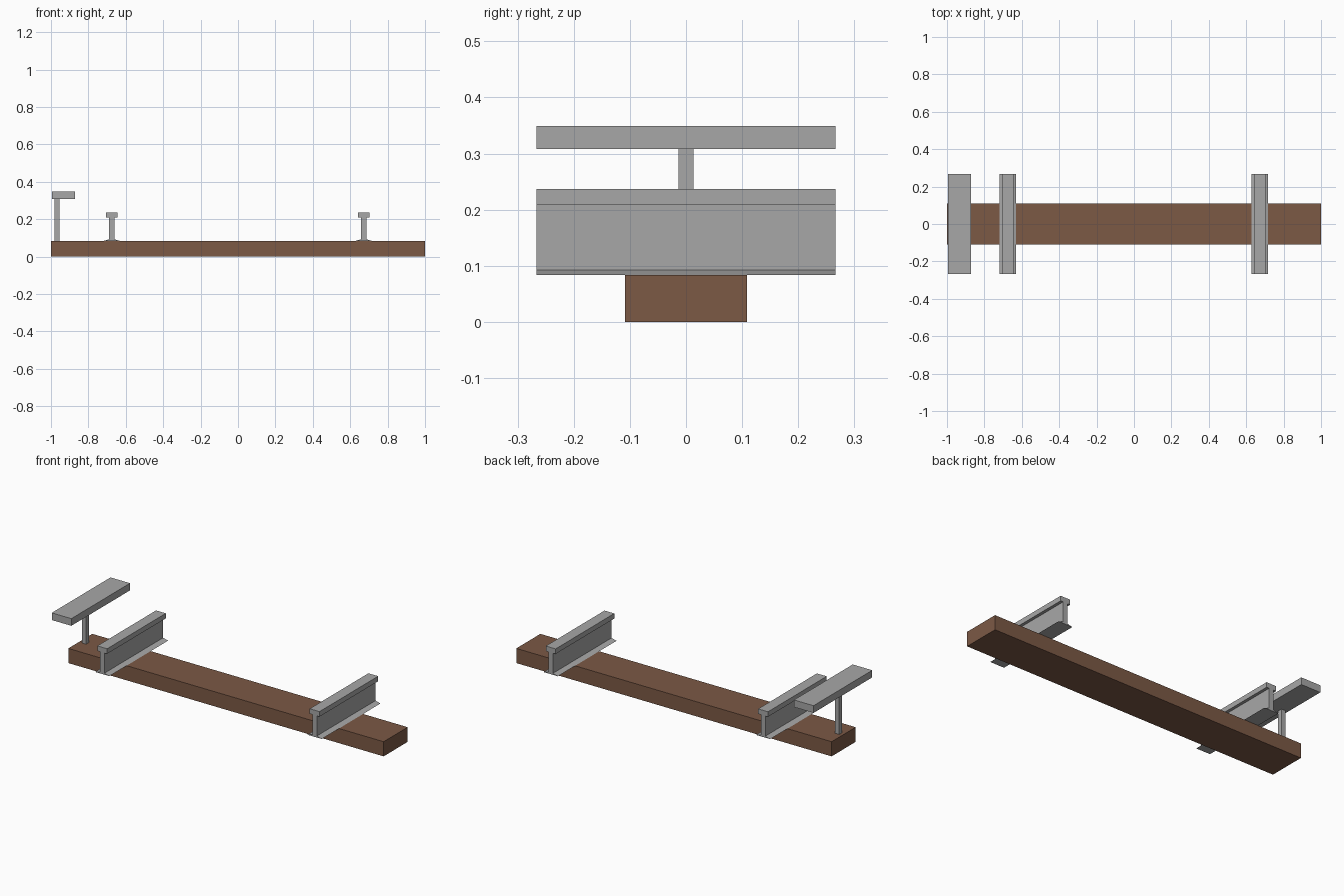
import bpy

if "Cube" in bpy.data.objects:
    bpy.data.objects.remove(bpy.data.objects["Cube"])


def material(name, rgb):
    m = bpy.data.materials.new(name)
    m.diffuse_color = (*rgb, 1.0)
    m.use_nodes = True
    m.node_tree.nodes["Principled BSDF"].inputs["Base Color"].default_value = m.diffuse_color
    return m


WOOD = material("brown wood", (0.20, 0.10, 0.06))
STEEL = material("grey steel", (0.39, 0.39, 0.39))


def prism(name, profile, half_y, mat):
    """Extrude an x-z outline (counter-clockwise from the front) along y."""
    n = len(profile)
    verts = [(x, y, z) for y in (-half_y, half_y) for x, z in profile]
    faces = [tuple(range(n)), tuple(range(2 * n - 1, n - 1, -1))]
    faces += [(i, i + n, (i + 1) % n + n, (i + 1) % n) for i in range(n)]
    mesh = bpy.data.meshes.new(name)
    mesh.from_pydata(verts, [], faces)
    mesh.materials.append(mat)
    obj = bpy.data.objects.new(name, mesh)
    bpy.context.collection.objects.link(obj)
    return obj


def box(name, x0, x1, half_y, z0, z1, mat):
    return prism(name, [(x0, z0), (x1, z0), (x1, z1), (x0, z1)], half_y, mat)


RAIL_HALF = 0.266
TOP = 0.084

# Wooden sleeper
box("sleeper", -1.0, 1.0, 0.109, 0.0, TOP, WOOD)

# Running rails: tapered foot, web and head
half = [(0.045, TOP), (0.014, 0.0925), (0.014, 0.208), (0.031, 0.208), (0.031, 0.237)]
outline = half + [(-x, z) for x, z in reversed(half)]
for name, cx in (("left_rail", -0.675), ("right_rail", 0.672)):
    prism(name, [(cx + x, z) for x, z in outline], RAIL_HALF, STEEL)

# Raised outer conductor rail: post and cover plate
box("conductor_post", -0.981, -0.954, 0.0135, TOP, 0.308, STEEL)
box("conductor_plate", -0.995, -0.871, RAIL_HALF, 0.308, 0.349, STEEL)
